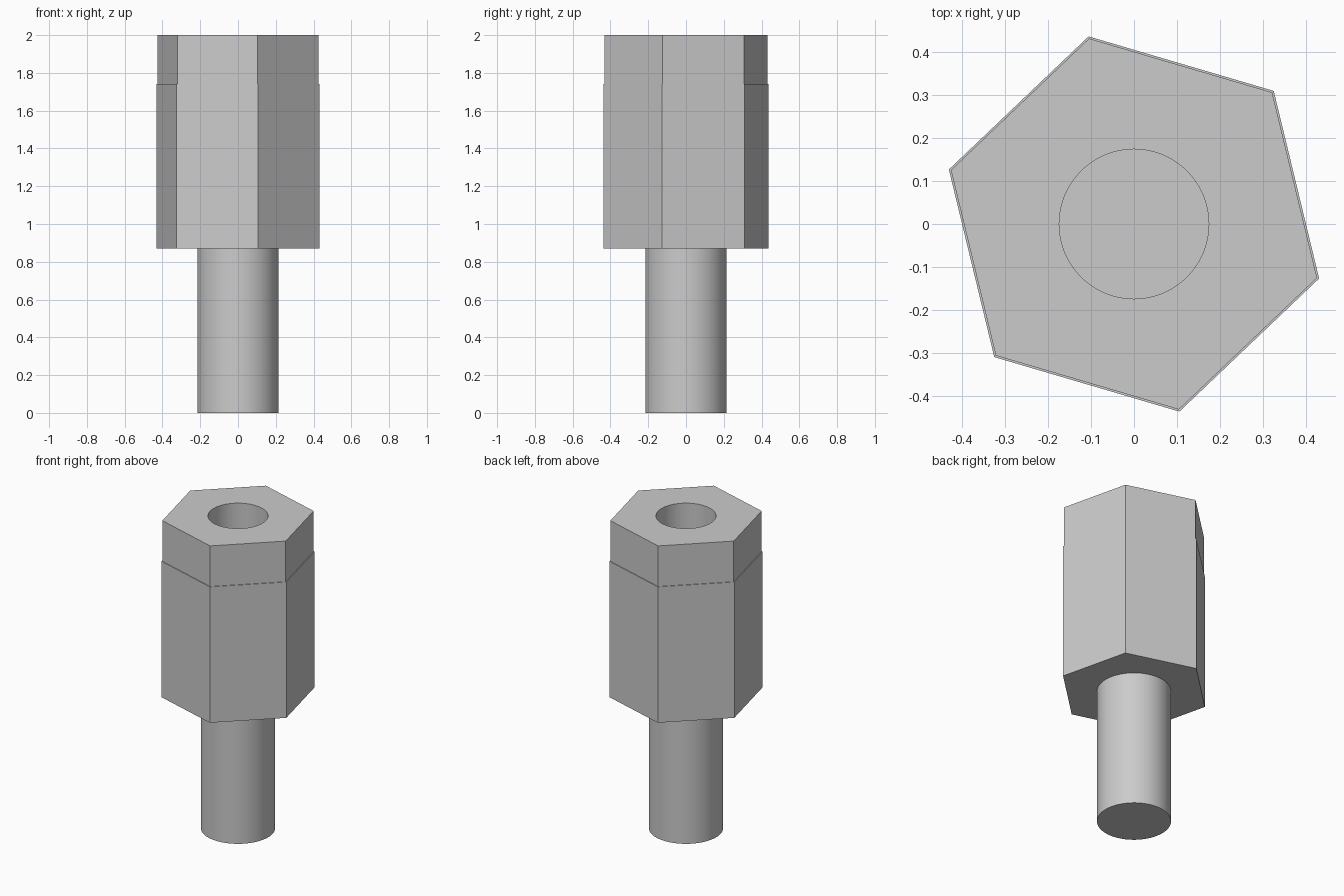
import bpy
import bmesh
import math
from mathutils import Matrix

cube = bpy.data.objects.get("Cube")
if cube:
    bpy.data.objects.remove(cube, do_unlink=True)

steel = bpy.data.materials.new("light grey metal")
colour = (0.6, 0.6, 0.6, 1)
steel.diffuse_color = colour
steel.use_nodes = True
steel.node_tree.nodes["Principled BSDF"].inputs["Base Color"].default_value = colour


def prism(name, sides, radius, bottom, top, turn=0.0):
    """Upright prism between two heights, first corner at the turn angle."""
    bm = bmesh.new()
    bmesh.ops.create_cone(bm, cap_ends=True, segments=sides, radius1=radius,
                          radius2=radius, depth=top - bottom)
    first = min(bm.verts, key=lambda v: abs(math.atan2(v.co.y, v.co.x)))
    start = math.atan2(first.co.y, first.co.x)
    spin = Matrix.Rotation(math.radians(turn) - start, 4, 'Z')
    bm.transform(Matrix.Translation((0, 0, (top + bottom) / 2)) @ spin)
    mesh = bpy.data.meshes.new(name)
    bm.to_mesh(mesh)
    bm.free()
    mesh.materials.append(steel)
    obj = bpy.data.objects.new(name, mesh)
    bpy.context.collection.objects.link(obj)
    return obj


SHOULDER, STEP, TOP = 0.87, 1.74, 2.0
TURN = -16.4

# Stud below, hexagonal body with a slightly narrower collar on top
stud = prism("stud", 96, 0.215, 0, SHOULDER)
body = prism("hex_body", 6, 0.449, SHOULDER, STEP, TURN)
collar = prism("hex_collar", 6, 0.444, STEP, TOP, TURN)

# Blind hole bored down through collar and body
bore = prism("bore_cutter", 96, 0.174, 1.13, TOP + 0.1)
bore.hide_render = True
bore.hide_viewport = True
bore.display_type = 'WIRE'

# Join collar to body, then bore the hole
union = body.modifiers.new("collar", 'BOOLEAN')
union.operation = 'UNION'
union.object = collar
cut = body.modifiers.new("bore", 'BOOLEAN')
cut.operation = 'DIFFERENCE'
cut.object = bore

# Bake the modifiers and drop the helpers
bpy.context.view_layer.update()
evaluated = body.evaluated_get(bpy.context.evaluated_depsgraph_get())
baked = bpy.data.meshes.new_from_object(evaluated)
body.modifiers.clear()
body.data = baked
for helper in (collar, bore):
    bpy.data.objects.remove(helper, do_unlink=True)

# Smooth round walls, crisp hexagon edges
for obj in (stud, body):
    bpy.ops.object.select_all(action='DESELECT')
    obj.select_set(True)
    bpy.context.view_layer.objects.active = obj
    bpy.ops.object.shade_smooth_by_angle(angle=math.radians(30))
